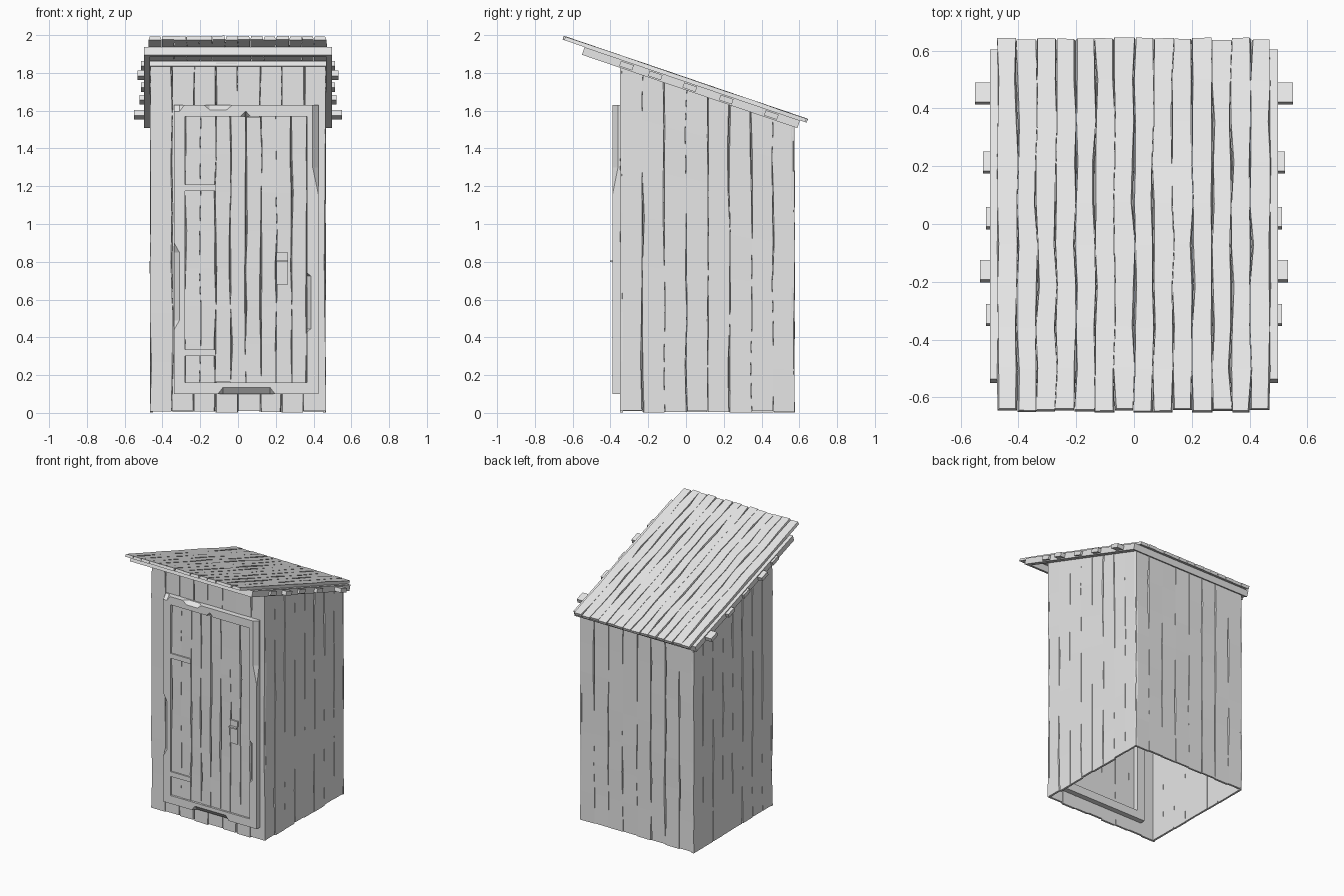
import bpy, bmesh, random
from math import radians
from mathutils import Matrix, Vector

cube = bpy.data.objects.get("Cube")
if cube:
    bpy.data.objects.remove(cube, do_unlink=True)

rng = random.Random(4)
grey = bpy.data.materials.new("weathered grey wood")
grey.use_nodes = True
grey.diffuse_color = (0.8, 0.8, 0.8, 1)
grey.node_tree.nodes["Principled BSDF"].inputs["Base Color"].default_value = (0.8, 0.8, 0.8, 1)

# Roof frame: x across, y down the slope, z out of the roof surface
ROOF = Matrix.Translation((0, 0, 1.777)) @ Matrix.Rotation(radians(-18.8), 4, "X")


def finish(bm, name):
    bmesh.ops.recalc_face_normals(bm, faces=bm.faces)
    mesh = bpy.data.meshes.new(name)
    bm.to_mesh(mesh)
    bm.free()
    mesh.materials.append(grey)
    obj = bpy.data.objects.new(name, mesh)
    bpy.context.collection.objects.link(obj)
    return obj


def box(name, lo, hi, matrix=Matrix()):
    lo, hi = Vector(lo), Vector(hi)
    bm = bmesh.new()
    shape = Matrix.Translation((lo + hi) / 2) @ Matrix.Diagonal((*(hi - lo), 1))
    bmesh.ops.create_cube(bm, size=1, matrix=matrix @ shape)
    return finish(bm, name)


def cut(obj, cutter):
    mod = obj.modifiers.new("cut", "BOOLEAN")
    mod.operation, mod.solver, mod.object = "DIFFERENCE", "EXACT", cutter
    cutter.hide_render = True
    bpy.context.view_layer.objects.active = obj
    bpy.ops.object.modifier_apply(modifier=mod.name)
    bpy.data.objects.remove(cutter, do_unlink=True)


def boards(name, u0, u1, count, low, high, place, thick=0.016, rough=0.012, rows=7):
    """Row of uneven boards; place maps (across, along, outward) to space."""
    step = (u1 - u0) / count
    seams = []
    for i in range(count + 1):
        sway = 0.003 if i in (0, count) else 0.005
        seams.append([(u0 + i * step + rng.uniform(-sway, sway),
                       rng.choice((0.0008, 0.0008, 0.003, 0.006))) for j in range(rows + 1)])
    bm = bmesh.new()
    for i in range(count):
        start, end = rng.uniform(0, rough), rng.uniform(0, rough)
        rings = []
        for j in range(rows + 1):
            t = j / rows
            (a, gap_a), (b, gap_b) = seams[i][j], seams[i + 1][j]
            ring = []
            for u, d in ((a + gap_a, 0), (b - gap_b, 0),
                         (b - 0.0005, -thick), (a + 0.0005, -thick)):
                lo, hi = low(u) + start, high(u) - end
                out = d if d else -rng.uniform(0, 0.003)
                ring.append(bm.verts.new(place(u, lo + (hi - lo) * t, out)))
            rings.append(ring)
        for r, s in zip(rings, rings[1:]):
            for k in range(4):
                m = (k + 1) % 4
                bm.faces.new((r[k], r[m], s[m], s[k]))
        bm.faces.new(rings[0])
        bm.faces.new(rings[-1])
    return finish(bm, name)


# Walls, open underneath
def flat(value):
    return lambda u: value


def under_roof(y):
    return 1.74 - 0.341 * y


boards("front_wall", -0.465, 0.465, 8, flat(0), flat(1.855),
       lambda u, v, d: (u, -0.35 - d, v))
boards("back_wall", -0.465, 0.465, 8, flat(0), flat(under_roof(0.575)),
       lambda u, v, d: (u, 0.575 + d, v))
for side, name in ((1, "left_wall"), (-1, "right_wall")):
    boards(name, -0.345, 0.575, 8, flat(0), under_roof,
           lambda u, v, d: (side * (0.465 + d), u, v))

# Roof boards
boards("roof_boards", -0.472, 0.472, 14, flat(-0.683), flat(0.683),
       lambda u, v, d: ROOF @ Vector((u, v, d)), thick=0.022, rough=0.01, rows=9)

# Roof beams and cross battens
for side, name in ((1, "left_roof_beam"), (-1, "right_roof_beam")):
    xs = sorted((side * 0.465, side * 0.498))
    box(name, (xs[0], -0.56, -0.065), (xs[1], 0.645, -0.022), ROOF)
box("front_roof_beam", (-0.465, -0.56, -0.065), (0.465, -0.53, -0.022), ROOF)
box("back_roof_beam", (-0.465, 0.615, -0.065), (0.465, 0.645, -0.022), ROOF)
for y, half in ((-0.315, 0.513), (-0.163, 0.533), (0.02, 0.513), (0.213, 0.522), (0.452, 0.55)):
    s = (y + 0.014) / 0.947
    box("roof_batten", (-half, s - 0.036, -0.058), (half, s + 0.036, -0.029), ROOF)

# Door frame with chipped edges
FRONT = -0.388
frame = box("door_frame", (-0.34, FRONT, 0.10), (0.425, -0.295, 1.63))
cut(frame, box("opening", (-0.28, -0.5, 0.16), (0.365, 0, 1.57)))
X, Z, BACK = Vector((1, 0, 0)), Vector((0, 0, 1)), Vector((0, 1, 0))


def chip(x, z, along, inward, long, short, size):
    c, eps = Vector((x, FRONT, z)), 0.002
    bm = bmesh.new()
    for e in (-0.5, 0.5):
        bm.verts.new(c + along * e * long - (inward + BACK) * eps)
        bm.verts.new(c + along * e * short + inward * size - BACK * eps)
        bm.verts.new(c + along * e * short + BACK * 0.03 - inward * eps)
    bmesh.ops.convex_hull(bm, input=bm.verts)
    cut(frame, finish(bm, "chip"))


chip(0.045, 0.10, X, Z, 0.31, 0.25, 0.037)
chip(-0.105, 1.63, X, -Z, 0.16, 0.09, 0.027)
chip(-0.34, 1.63, X, -Z, 0.12, 0.06, 0.037)
chip(0.04, 1.57, X, Z, 0.06, 0.006, 0.027)
chip(-0.34, 0.67, Z, X, 0.48, 0.36, 0.032)
chip(0.365, 0.585, Z, X, 0.32, 0.28, 0.022)
chip(0.425, 1.63, Z, -X, 0.98, 0.66, 0.032)

# Door, hinges and latch
boards("door", -0.28, 0.365, 8, flat(0.16), flat(1.57),
       lambda u, v, d: (u, -0.377 - d, v), rough=0.003)
for z in (0.318, 1.192):
    box("door_hinge", (-0.28, -0.386, z - 0.018), (-0.12, -0.372, z + 0.018))
box("latch_plate", (0.205, -0.385, 0.68), (0.265, -0.372, 0.85))
box("latch_handle", (0.205, -0.402, 0.798), (0.265, -0.38, 0.808))
